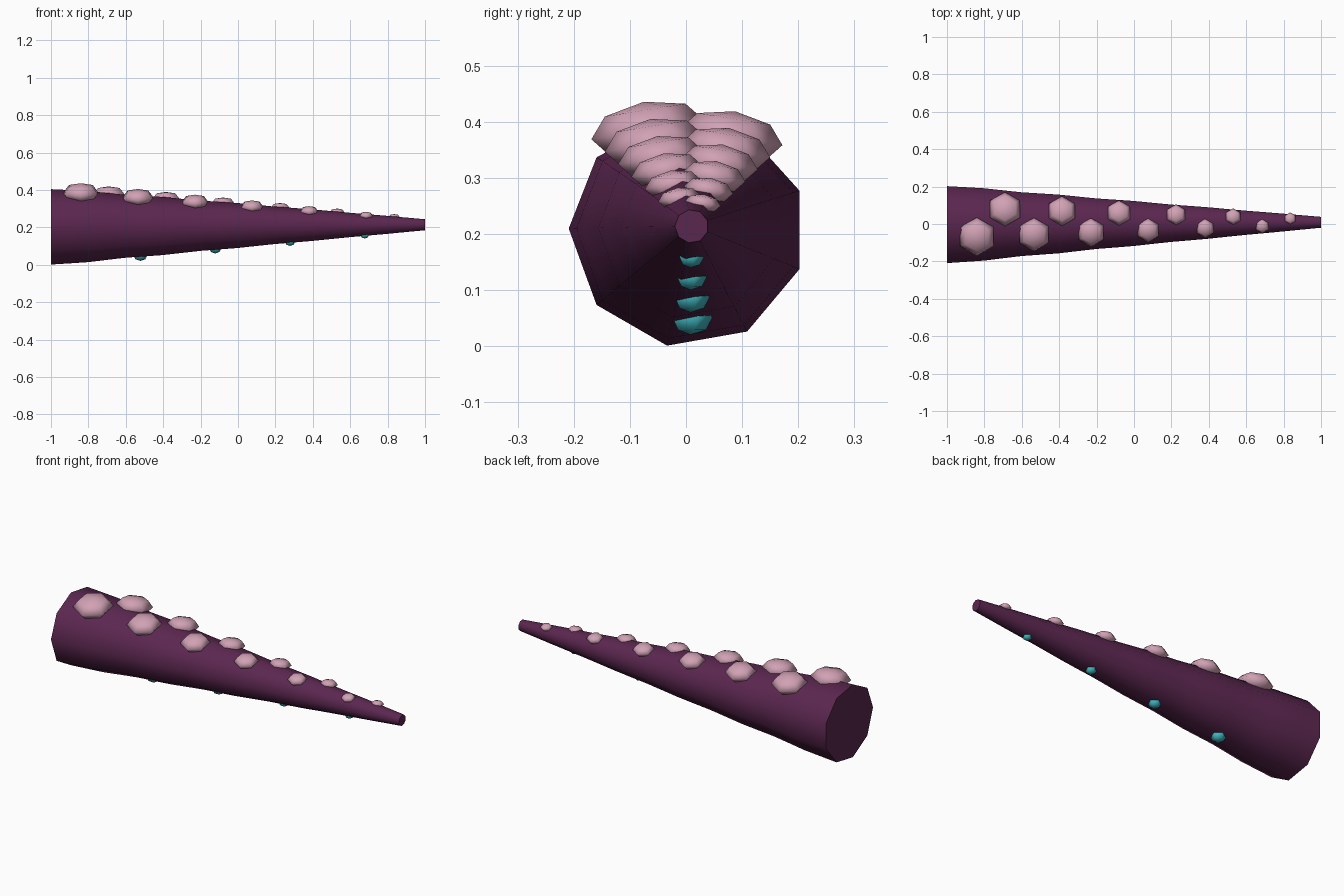
import bpy, bmesh, math
from mathutils import Matrix, Vector

cube = bpy.data.objects.get("Cube")
if cube:
    bpy.data.objects.remove(cube)


def make_material(name, rgb):
    mat = bpy.data.materials.new(name)
    mat.use_nodes = True
    mat.diffuse_color = (*rgb, 1)
    mat.node_tree.nodes["Principled BSDF"].inputs["Base Color"].default_value = (*rgb, 1)
    return mat


purple = make_material("dark_purple", (0.105, 0.02, 0.08))
pink = make_material("dusty_pink", (0.64, 0.36, 0.46))
teal = make_material("teal", (0.05, 0.46, 0.51))


def make_object(name, bm, mat, angle):
    bmesh.ops.recalc_face_normals(bm, faces=bm.faces)
    mesh = bpy.data.meshes.new(name)
    bm.to_mesh(mesh)
    bm.free()
    mesh.materials.append(mat)
    obj = bpy.data.objects.new(name, mesh)
    bpy.context.collection.objects.link(obj)
    bpy.ops.object.select_all(action='DESELECT')
    obj.select_set(True)
    bpy.context.view_layer.objects.active = obj
    bpy.ops.object.shade_smooth_by_angle(angle=math.radians(angle))
    return obj


# Tapered nine-sided arm with a gentle ripple along its length
SIDES, STEPS = 9, 20


def ring(bm, t):
    radius = 0.212 - 0.182 * t + 0.003 * (1 - t) * (1 - math.cos(10 * math.pi * t))
    cy, cz = 0.003 + 0.007 * t, 0.21 + 0.004 * t
    verts = []
    for i in range(SIDES):
        a = math.radians(20) + math.tau * i / SIDES
        squash = 0.93 + 0.07 * t if math.sin(a) > 0 else 1
        verts.append(bm.verts.new((2 * t - 1, cy + radius * math.cos(a),
                                   cz + radius * squash * math.sin(a))))
    return verts


bm = bmesh.new()
rings = [ring(bm, s / STEPS) for s in range(STEPS + 1)]
for a, b in zip(rings, rings[1:]):
    for i in range(SIDES):
        j = (i + 1) % SIDES
        bm.faces.new((a[i], a[j], b[j], b[i]))
bm.faces.new(rings[0])
bm.faces.new(rings[-1])
make_object("tentacle_arm", bm, purple, 60)


# Flattened low-poly domes
def dome(name, loc, radius, segments, flat, tilt, mat):
    bm = bmesh.new()
    bmesh.ops.create_uvsphere(bm, u_segments=segments, v_segments=4, radius=radius)
    turn = Matrix.Rotation(math.radians(tilt), 4, 'X')
    bm.transform(Matrix.Translation(Vector(loc)) @ turn @ Matrix.Diagonal((1, 1, flat, 1)))
    make_object(name, bm, mat, 180)


# Two staggered rows of suckers on the top, shrinking toward the tip
for i in range(6):
    f = i / 5
    dome(f"front_sucker_{i + 1}", (-0.84 + 0.305 * i, -0.067 + 0.055 * f, 0.385 - 0.121 * f),
         0.103 - 0.065 * f, 6, 0.5, 9, pink)
    dome(f"back_sucker_{i + 1}", (-0.69 + 0.305 * i, 0.08 - 0.05 * f, 0.373 - 0.118 * f),
         0.093 - 0.061 * f, 6, 0.5, -9, pink)

# Small glowing spots along the underside
for i in range(4):
    dome(f"underside_spot_{i + 1}", (-0.522 + 0.4 * i, 0.008, 0.051 + 0.036 * i),
         0.039 - 0.005 * i, 5, 0.78, 0, teal)
